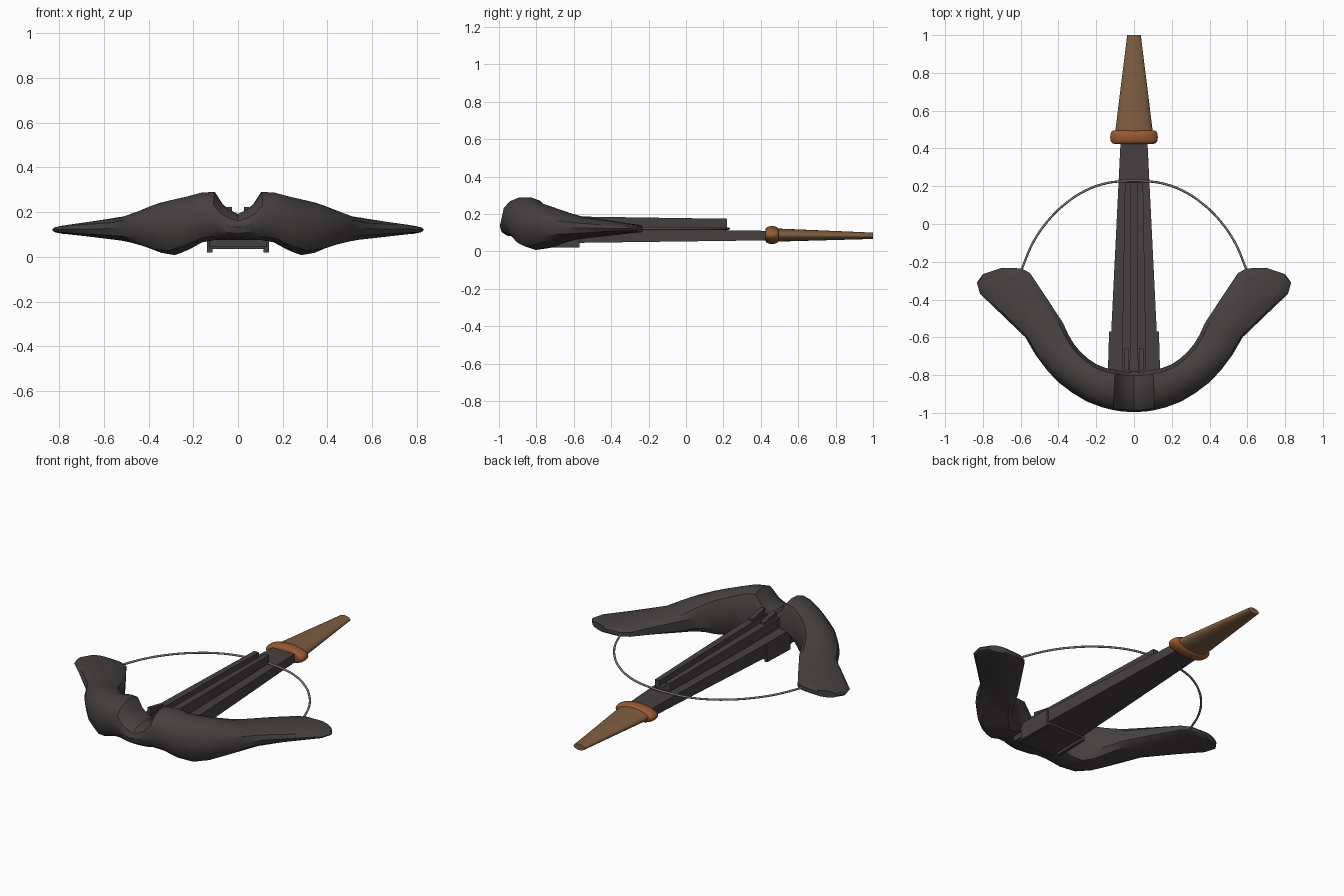
import bpy, bmesh, math
from mathutils import Vector

cube = bpy.data.objects.get("Cube")
if cube:
    bpy.data.objects.remove(cube, do_unlink=True)


def material(name, rgb):
    m = bpy.data.materials.new(name)
    m.use_nodes = True
    m.diffuse_color = (*rgb, 1)
    m.node_tree.nodes["Principled BSDF"].inputs["Base Color"].default_value = (*rgb, 1)
    return m


DARK = material("charcoal", (0.06, 0.052, 0.052))
GRIP = material("brown leather", (0.21, 0.112, 0.05))
COLLAR = material("copper", (0.31, 0.1, 0.03))
STRING = material("grey cord", (0.2, 0.185, 0.18))


def loft(name, rings, mat, smooth=None):
    """Skin a list of closed rings and cap both ends."""
    bm = bmesh.new()
    loops = [[bm.verts.new(p) for p in ring] for ring in rings]
    for a, b in zip(loops, loops[1:]):
        for i in range(len(a)):
            j = (i + 1) % len(a)
            bm.faces.new((a[i], a[j], b[j], b[i]))
    bm.faces.new(loops[0])
    bm.faces.new(loops[-1])
    bmesh.ops.recalc_face_normals(bm, faces=bm.faces)
    mesh = bpy.data.meshes.new(name)
    bm.to_mesh(mesh)
    bm.free()
    mesh.materials.append(mat)
    ob = bpy.data.objects.new(name, mesh)
    bpy.context.collection.objects.link(ob)
    if smooth:
        bpy.ops.object.select_all(action='DESELECT')
        ob.select_set(True)
        bpy.context.view_layer.objects.active = ob
        bpy.ops.object.shade_smooth_by_angle(angle=math.radians(smooth))
    return ob


def rect(y, x0, x1, z0, z1):
    return [(x0, y, z0), (x1, y, z0), (x1, y, z1), (x0, y, z1)]


def ellipse(y, rx, rz, z, n=32):
    return [(rx * math.cos(t), y, z + rz * math.sin(t))
            for t in (2 * math.pi * i / n for i in range(n))]


# Bow: outer edge x, y, inner edge x, y, bottom, top for one half
half = [
    (0.04, -0.994, 0.035, -0.78, 0.075, 0.21),
    (0.075, -0.991, 0.065, -0.778, 0.075, 0.235),
    (0.11, -0.985, 0.1, -0.772, 0.075, 0.29),
    (0.17, -0.97, 0.15, -0.762, 0.065, 0.288),
    (0.25, -0.94, 0.2, -0.742, 0.03, 0.27),
    (0.325, -0.895, 0.245, -0.712, 0.008, 0.256),
    (0.4, -0.838, 0.285, -0.675, 0.018, 0.242),
    (0.46, -0.775, 0.318, -0.635, 0.038, 0.225),
    (0.52, -0.695, 0.348, -0.585, 0.055, 0.205),
    (0.575, -0.6, 0.375, -0.525, 0.067, 0.185),
    (0.7, -0.48, 0.47, -0.38, 0.083, 0.167),
    (0.815, -0.37, 0.55, -0.26, 0.098, 0.148),
    (0.832, -0.31, 0.595, -0.235, 0.1, 0.144),
    (0.8, -0.265, 0.7, -0.232, 0.102, 0.141),
]
section = [(0, 0.22), (0, 0.72), (0.1, 0.93), (0.3, 1), (0.55, 1), (0.8, 0.9),
           (0.95, 0.73), (1, 0.5), (0.96, 0.25), (0.82, 0.08), (0.5, 0), (0.12, 0.04)]


def bow_ring(ox, oy, ix, iy, z0, z1):
    return [(ix + (ox - ix) * u, iy + (oy - iy) * u, z0 + (z1 - z0) * v)
            for u, v in section]


left = [bow_ring(*s) for s in half]
right = [[(-x, y, z) for x, y, z in ring] for ring in reversed(left)]
middle = [bow_ring(0, -0.995, 0, -0.78, 0.075, 0.192)]
loft("bow", right + middle + left, DARK, 32)

# Tapered stock with a bracket below its front end
loft("stock", [rect(-0.85, -0.13, 0.13, 0.045, 0.128),
               rect(-0.6, -0.122, 0.122, 0.046, 0.126),
               rect(0.46, -0.07, 0.07, 0.06, 0.11)], DARK)
loft("bracket", [rect(-0.82, -0.118, 0.118, 0.035, 0.12),
                 rect(-0.57, -0.118, 0.118, 0.035, 0.12)], DARK)

# Bolt channel: floor, two rails, two stops and bracket flanges
loft("channel_floor", [rect(-0.8, -0.03, 0.03, 0.12, 0.155),
                       rect(0.22, -0.03, 0.03, 0.128, 0.145)], DARK)


def pair(name, y0, y1, near, far):
    """Build a bar on each side; near and far give x0, x1, z0, z1."""
    for side, s in (("left", 1), ("right", -1)):
        loft(side + "_" + name, [rect(y, s * a, s * b, c, d)
                                 for y, (a, b, c, d) in ((y0, near), (y1, far))], DARK)


pair("rail", -0.79, 0.22, (0.02, 0.065, 0.12, 0.19), (0.018, 0.048, 0.128, 0.175))
pair("rail_stop", -0.775, -0.66, (0.026, 0.05, 0.15, 0.222), (0.026, 0.05, 0.15, 0.2))
pair("flange", -0.78, -0.57, (0.115, 0.138, 0.02, 0.12), (0.115, 0.132, 0.022, 0.12))

# Collar: rounded band swept around the handle
band = []
for i in range(13):
    a = math.pi * i / 12
    out = 0.028 * math.sin(a) ** 0.6 if 0 < i < 12 else 0
    band.append(ellipse(0.46 - 0.036 * math.cos(a), 0.098 + out, 0.02 + out, 0.088))
loft("collar", band, COLLAR, 40)

# Handle grip
loft("grip", [ellipse(0.46, 0.103, 0.036, 0.088), ellipse(1.0, 0.036, 0.017, 0.084)],
     GRIP, 40)

# Bowstring
arc = [(0.597, -0.245), (0.53, -0.09), (0.44, 0.035), (0.36, 0.11),
       (0.27, 0.17), (0.17, 0.21), (0.07, 0.226)]
path = [(-x, y) for x, y in arc] + arc[::-1]
curve = bpy.data.curves.new("bowstring", 'CURVE')
curve.dimensions = '3D'
curve.bevel_depth = 0.006
curve.bevel_resolution = 2
curve.use_fill_caps = True
spline = curve.splines.new('BEZIER')
spline.bezier_points.add(len(path) - 1)
for p, (x, y) in zip(spline.bezier_points, path):
    p.co = Vector((x, y, 0.122))
    p.handle_left_type = p.handle_right_type = 'AUTO'
spline.resolution_u = 5
curve.materials.append(STRING)
bpy.context.collection.objects.link(bpy.data.objects.new("bowstring", curve))
